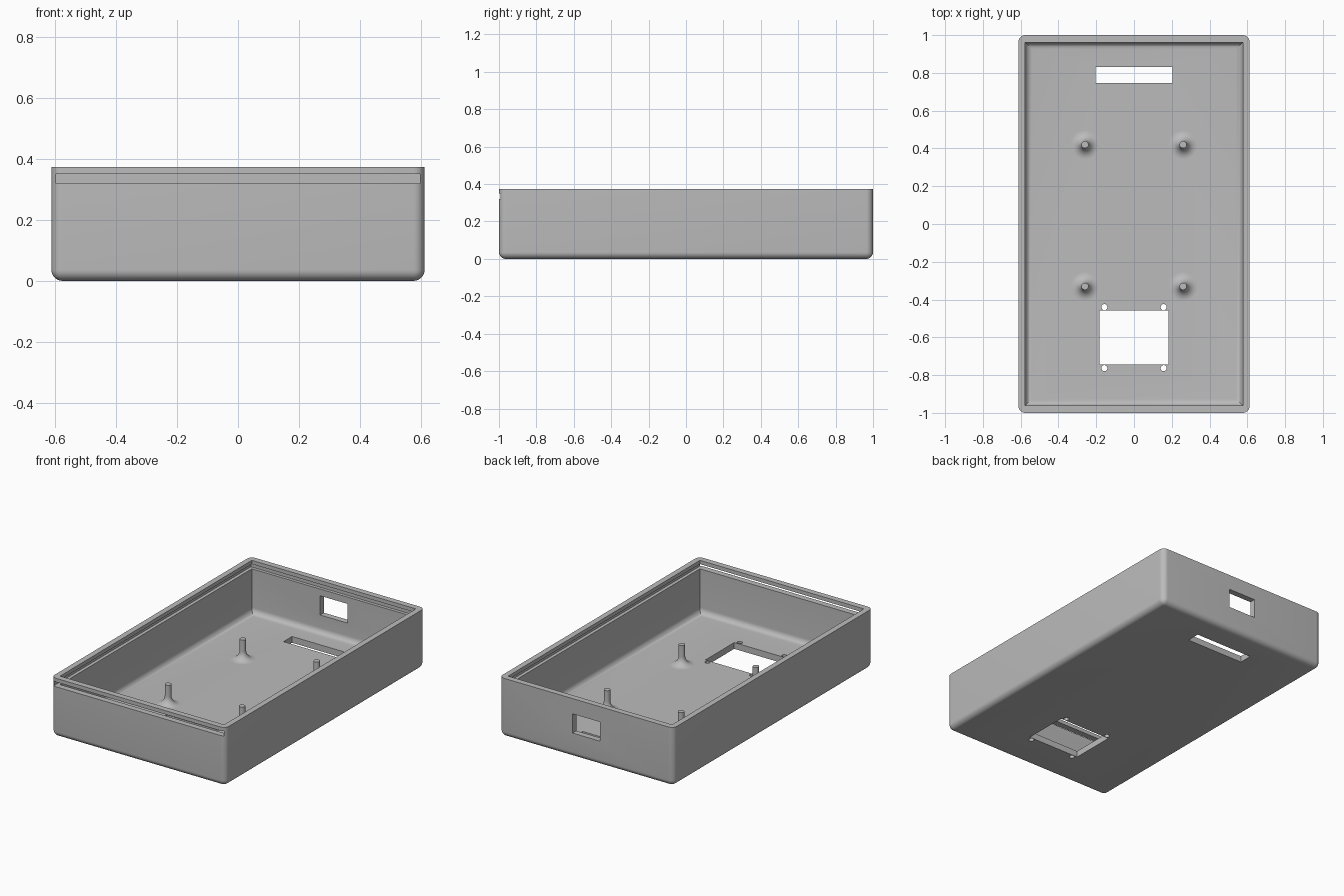
import bpy, bmesh, math
from mathutils import Matrix, Vector

old = bpy.data.objects.get("Cube")
if old:
    bpy.data.objects.remove(old, do_unlink=True)

HX, HY, H = 0.612, 1.0, 0.374      # half width, half length, height
IX, IY, FLOOR = 0.576, 0.962, 0.04  # cavity half sizes, floor thickness
R = 0.036                           # fillet radius

grey = bpy.data.materials.new("plain grey")
grey.use_nodes = True
grey.diffuse_color = (0.5, 0.5, 0.5, 1)
grey.node_tree.nodes["Principled BSDF"].inputs["Base Color"].default_value = (0.5, 0.5, 0.5, 1)


def finish(name, bm):
    bmesh.ops.recalc_face_normals(bm, faces=bm.faces)
    mesh = bpy.data.meshes.new(name)
    bm.to_mesh(mesh)
    bm.free()
    mesh.materials.append(grey)
    obj = bpy.data.objects.new(name, mesh)
    bpy.context.collection.objects.link(obj)
    return obj


def select(obj):
    bpy.ops.object.select_all(action='DESELECT')
    obj.select_set(True)
    bpy.context.view_layer.objects.active = obj


def box(name, lo, hi, rounded=None):
    """Box between two corners; rounded(a, b) picks the edges to fillet."""
    lo, hi = Vector(lo), Vector(hi)
    bm = bmesh.new()
    bmesh.ops.create_cube(bm, size=1)
    for v in bm.verts:
        v.co = (lo + hi) / 2 + v.co * (hi - lo)
    if rounded:
        edges = [e for e in bm.edges if rounded(e.verts[0].co, e.verts[1].co)]
        bmesh.ops.bevel(bm, geom=edges, offset=R, segments=8, profile=0.5, affect='EDGES')
    return finish(name, bm)


def drill(name, x, y, radius):
    bm = bmesh.new()
    bmesh.ops.create_cone(bm, cap_ends=True, segments=24, radius1=radius, radius2=radius,
                          depth=0.2, matrix=Matrix.Translation((x, y, 0)))
    return finish(name, bm)


# Tray body: upright corners and bottom edges are rounded, rim is sharp
def low(a, b):
    return a.z + b.z < 0.2


def upright(a, b):
    return abs(a.z - b.z) > 0.1


tray = box("tray", (-HX, -HY, 0), (HX, HY, H), lambda a, b: low(a, b) or upright(a, b))

# Cutters: cavity, lid groove open at the front, back port, floor openings
cutters = [
    box("cavity", (-IX, -IY, FLOOR), (IX, IY, 0.6), lambda a, b: a.z < 0.1 and b.z < 0.1),
    box("lid_groove", (-0.597, -1.1, 0.32), (0.597, 0.982, 0.35)),
    box("back_port", (-0.097, 0.9, 0.155), (0.097, 1.1, 0.277)),
    box("floor_slot", (-0.203, 0.747, -0.1), (0.203, 0.832, 0.1)),
    box("floor_window", (-0.183, -0.745, -0.1), (0.183, -0.457, 0.1)),
]
for x in (-0.157, 0.157):
    for y in (-0.44, -0.763):
        cutters.append(drill("screw_hole", x, y, 0.016))

for cutter in cutters:
    cutter.hide_render = True
    mod = tray.modifiers.new(cutter.name, 'BOOLEAN')
    mod.operation = 'DIFFERENCE'
    mod.solver = 'EXACT'
    mod.object = cutter
    select(tray)
    bpy.ops.object.modifier_apply(modifier=mod.name)
    bpy.data.objects.remove(cutter, do_unlink=True)


# Mounting posts: thin pins flaring into the floor
def post(name, x, y, radius=0.019, flare=0.055, top=0.167):
    profile = [(0, top), (radius, top)]
    for i in range(11):
        t = math.pi / 2 * i / 10
        profile.append((radius + flare * (1 - math.cos(t)), FLOOR + flare * (1 - math.sin(t))))
    profile += [(radius + flare, FLOOR - 0.01), (0, FLOOR - 0.01)]
    bm = bmesh.new()
    verts = [bm.verts.new((r, 0, z)) for r, z in profile]
    edges = [bm.edges.new(pair) for pair in zip(verts, verts[1:])]
    bmesh.ops.spin(bm, geom=verts + edges, cent=(0, 0, 0), axis=(0, 0, 1),
                   angle=math.tau, steps=32)
    bmesh.ops.remove_doubles(bm, verts=bm.verts, dist=0.0001)
    bmesh.ops.translate(bm, verts=bm.verts, vec=(x, y, 0))
    return finish(name, bm)


parts = [tray]
for end, y in (("front", -0.33), ("back", 0.42)):
    for side, x in (("right", -0.26), ("left", 0.26)):
        parts.append(post(f"{end}_{side}_post", x, y))

for part in parts:
    select(part)
    bpy.ops.object.shade_smooth_by_angle(angle=math.radians(30))
